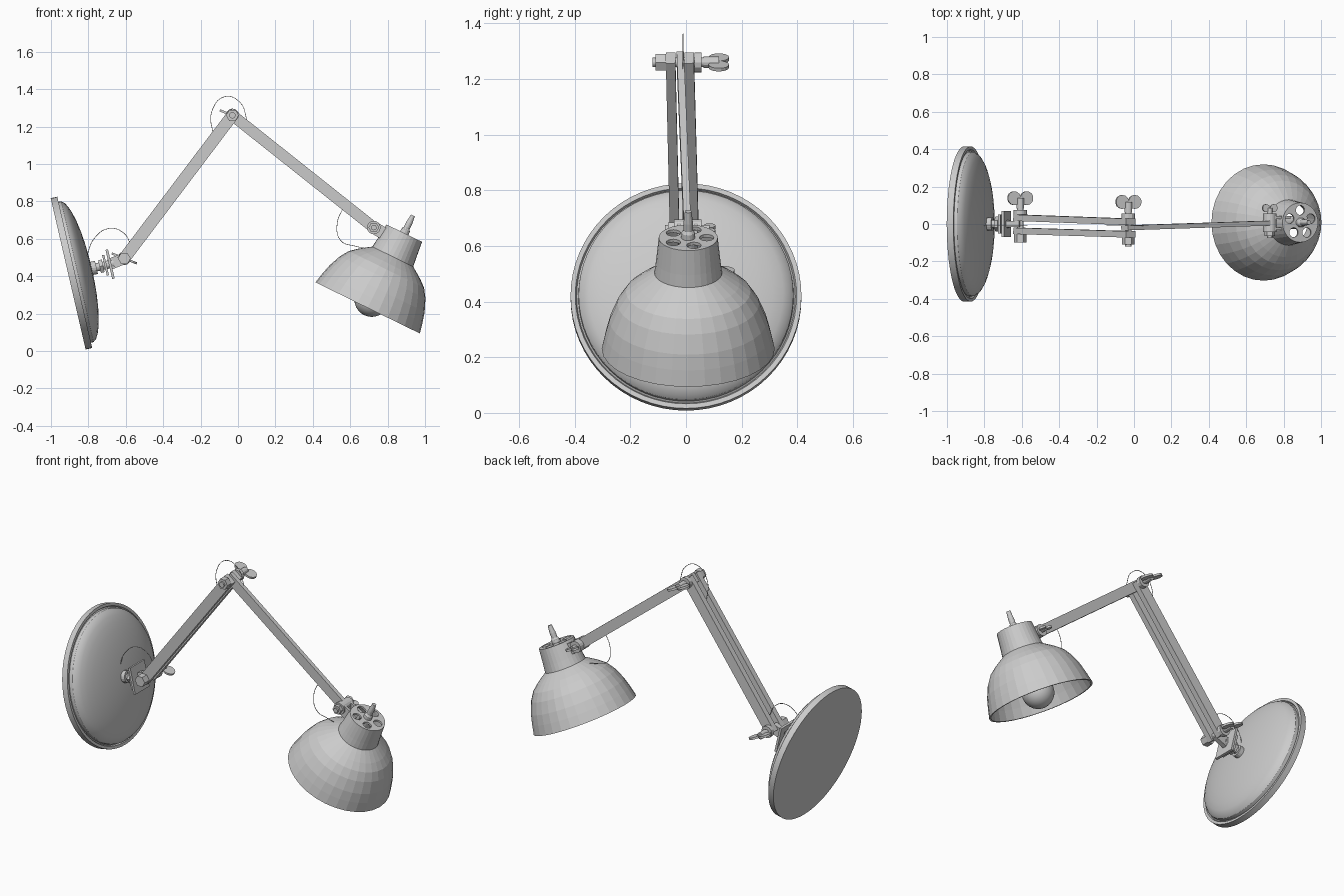
import bpy, bmesh, math
from mathutils import Vector, Matrix

cube = bpy.data.objects.get("Cube")
if cube:
    bpy.data.objects.remove(cube, do_unlink=True)

grey = bpy.data.materials.new("plain_grey")
grey.use_nodes = True
GREY = (0.6, 0.6, 0.6, 1)
grey.diffuse_color = GREY
grey.node_tree.nodes["Principled BSDF"].inputs["Base Color"].default_value = GREY

Y = Vector((0, 1, 0))


def finish(name, bm, smooth=False):
    bmesh.ops.recalc_face_normals(bm, faces=bm.faces)
    mesh = bpy.data.meshes.new(name)
    bm.to_mesh(mesh)
    bm.free()
    obj = bpy.data.objects.new(name, mesh)
    bpy.context.collection.objects.link(obj)
    mesh.materials.append(grey)
    if smooth:
        bpy.ops.object.select_all(action='DESELECT')
        obj.select_set(True)
        bpy.context.view_layer.objects.active = obj
        bpy.ops.object.shade_smooth_by_angle(angle=math.radians(25))
    return obj


def lathe(name, profile, origin, axis, sides=24, smooth=False):
    """Spin (radius, distance along axis) points about an axis."""
    axis = Vector(axis).normalized()
    side = Y if abs(axis.y) < 0.9 else Vector((1, 0, 0))
    other = axis.cross(side)
    bm = bmesh.new()
    rings = []
    for r, s in profile:
        centre = Vector(origin) + axis * s
        if r == 0:
            rings.append([bm.verts.new(centre)] * sides)
            continue
        angles = [math.tau * i / sides for i in range(sides)]
        rings.append([bm.verts.new(centre + r * (side * math.cos(a) + other * math.sin(a)))
                      for a in angles])
    for a, b in zip(rings, rings[1:]):
        for i in range(sides):
            j = (i + 1) % sides
            loop = list(dict.fromkeys([a[i], a[j], b[j], b[i]]))
            if len(loop) > 2:
                bm.faces.new(loop)
    return finish(name, bm, smooth)


def rod(name, origin, axis, r, start, end, sides=16):
    return lathe(name, [(0, start), (r, start), (r, end), (0, end)], origin, axis, sides)


def bar(name, p, q, width, thick, extend=0.0):
    """Flat bar between two points, thin along y."""
    p, q = Vector(p), Vector(q)
    along = (q - p).normalized()
    up = along.cross(Y).normalized()
    across = up.cross(along)
    rot = Matrix((along, across, up)).transposed().to_4x4()
    size = Matrix.Diagonal(((q - p).length + 2 * extend, thick, width, 1))
    bm = bmesh.new()
    bmesh.ops.create_cube(bm, size=1, matrix=Matrix.Translation((p + q) / 2) @ rot @ size)
    return finish(name, bm)


def wing_nut(name, origin, y, radius, spread):
    """Threaded collar with two rounded wings."""
    origin = Vector(origin)
    direction = Vector((0.93, 0, -0.37))
    normal = direction.cross(Y)
    rod(name + "_collar", origin, Y, radius * 0.55, y - radius * 1.5, y, 12)
    for tag, sign in (("left", 1), ("right", -1)):
        centre = origin + Y * y + direction * spread * sign
        rod(f"{name}_{tag}_wing", centre, normal, radius, -0.006, 0.006, 14)


# Wall base: flat disc with a stepped rim and a shallow dome
base = Vector((-0.908, 0, 0.4125))
base_axis = Vector((0.975, 0, 0.225))
dome = [(0.387 * math.sin(a), 0.05 + 0.08 * (math.cos(a) - math.cos(1.5)) / (1 - math.cos(1.5)))
        for a in [1.5 * i / 8 for i in range(8, -1, -1)]]
lathe("wall_base", [(0, 0), (0.415, 0), (0.415, 0.036), (0.398, 0.036), (0.393, 0.025), (0.387, 0.03)]
      + dome, base, base_axis, 64, True)

# Swivel neck and mounting plates
rod("swivel_socket", base, base_axis, 0.036, 0.11, 0.155)
rod("swivel_stem", base, base_axis, 0.022, 0.15, 0.25)
rod("swivel_nut", base, base_axis, 0.04, 0.172, 0.192, 6)
plate_at = base + base_axis * 0.23
plate_dir = Vector((0.225, 0, -0.975)) * 0.08
bar("mounting_plate", plate_at - plate_dir, plate_at + plate_dir, 0.014, 0.14)
plate_at = plate_at - base_axis * 0.025
bar("backing_plate", plate_at - plate_dir * 0.7, plate_at + plate_dir * 0.7, 0.012, 0.1)

# Hinge positions
low = Vector((-0.608, 0, 0.495))
top = Vector((-0.03, -0.02, 1.26))
head = Vector((0.726, 0.005, 0.66))
bar("lower_bracket", base + base_axis * 0.23, low, 0.06, 0.03, 0.005)

# Lower arm pair
for tag, y0, y1 in (("left", 0.033, 0.032), ("right", -0.037, -0.035)):
    bar(f"lower_arm_{tag}", low + Y * y0, top + Y * y1, 0.064, 0.034, 0.02)

# Upper arm
bar("upper_arm", top, head, 0.06, 0.026, 0.025)

# Hinge bolts with heads, washers and wing nuts
for tag, at, shift in (("lower_hinge", low, 0.02), ("top_hinge", top, 0.02)):
    rod(tag + "_bolt", at, Y, 0.017, -0.1, 0.09 + shift, 12)
    rod(tag + "_head", at, Y, 0.034, -0.09 - (at.y == 0) * 0.01, -0.052, 6)
    rod(tag + "_washer", at, Y, 0.036, 0.05, 0.075, 12)
    wing_nut(tag + "_wing_nut", at, 0.118 + shift, 0.037, 0.036)
rod("head_hinge_bolt", head, Y, 0.015, -0.08, 0.08, 12)
rod("head_hinge_nut", head, Y, 0.028, -0.07, -0.045, 6)
rod("head_hinge_washer", head, Y, 0.036, -0.048, 0.05, 16)
wing_nut("head_wing_nut", head, 0.08, 0.021, 0.022)

# Shade with a hollow shell
cap = Vector((0.889, 0.008, 0.63))
down = Vector((-0.44, 0, -0.898))
outer = [(0.106, 0), (0.111, 0.047), (0.116, 0.094), (0.122, 0.14), (0.146, 0.156), (0.185, 0.183),
         (0.224, 0.216), (0.255, 0.263), (0.283, 0.33), (0.298, 0.386), (0.311, 0.445)]
inner = [(r - 0.01, max(s, 0.012)) for r, s in reversed(outer[1:])] + [(0.096, 0.012)]
inner[0] = (0.301, 0.445)
inner.pop(-2)
shade = lathe("lamp_shade", [(0, 0)] + outer + inner + [(0, 0.012)], cap, down, 32)

# Vent holes in the shade cap
bpy.context.view_layer.objects.active = shade
side = down.cross(Y)
for i in range(5):
    a = math.tau * i / 5
    cutter = rod("vent_cutter", cap + 0.066 * (Y * math.cos(a) + side * math.sin(a)), down, 0.026, -0.03, 0.04)
    cutter.hide_render = True
    mod = shade.modifiers.new("vent", 'BOOLEAN')
    mod.operation, mod.solver, mod.object = 'DIFFERENCE', 'EXACT', cutter
    bpy.context.view_layer.objects.active = shade
    bpy.ops.object.modifier_apply(modifier=mod.name)
    bpy.data.objects.remove(cutter, do_unlink=True)

# Cable grip on the cap
lathe("cable_grip", [(0, -0.01), (0.026, -0.01), (0.024, 0.02), (0.017, 0.03), (0.017, 0.06),
                     (0.012, 0.105), (0, 0.105)], cap, -down, 14)

# Bulb and socket
lathe("bulb_socket", [(0, 0.01), (0.036, 0.01), (0.036, 0.22), (0, 0.22)], cap, down, 20)
globe = [(0.093 * math.sin(a), 0.395 - 0.093 * math.cos(a))
         for a in [0.45 + (math.pi - 0.45) * i / 12 for i in range(12)]]
lathe("bulb", [(0, 0.21), (0.03, 0.21)] + globe + [(0, 0.488)], cap, down, 28, True)

# Fork holding the shade
for tag, y in (("left", 0.03), ("right", -0.03)):
    bar(f"shade_fork_{tag}", head + Y * y, (0.81, head.y + y, 0.61), 0.066, 0.014, 0.012)


# Thin cable loops across the joints
def cable(name, points):
    curve = bpy.data.curves.new(name, 'CURVE')
    curve.dimensions = '3D'
    curve.bevel_depth = 0.0018
    curve.bevel_resolution = 1
    spline = curve.splines.new('BEZIER')
    spline.bezier_points.add(len(points) - 1)
    for bp, (x, z) in zip(spline.bezier_points, points):
        bp.co = (x, -0.01, z)
        bp.handle_left_type = bp.handle_right_type = 'AUTO'
    curve.materials.append(grey)
    obj = bpy.data.objects.new(name, curve)
    bpy.context.collection.objects.link(obj)


cable("base_cable", [(-0.81, 0.5), (-0.77, 0.6), (-0.69, 0.655), (-0.61, 0.63), (-0.57, 0.56)])
cable("top_cable", [(-0.13, 1.14), (-0.14, 1.28), (-0.07, 1.36), (0.01, 1.33), (0.05, 1.23)])
cable("head_cable", [(0.57, 0.78), (0.53, 0.68), (0.55, 0.59), (0.63, 0.56), (0.74, 0.54)])
